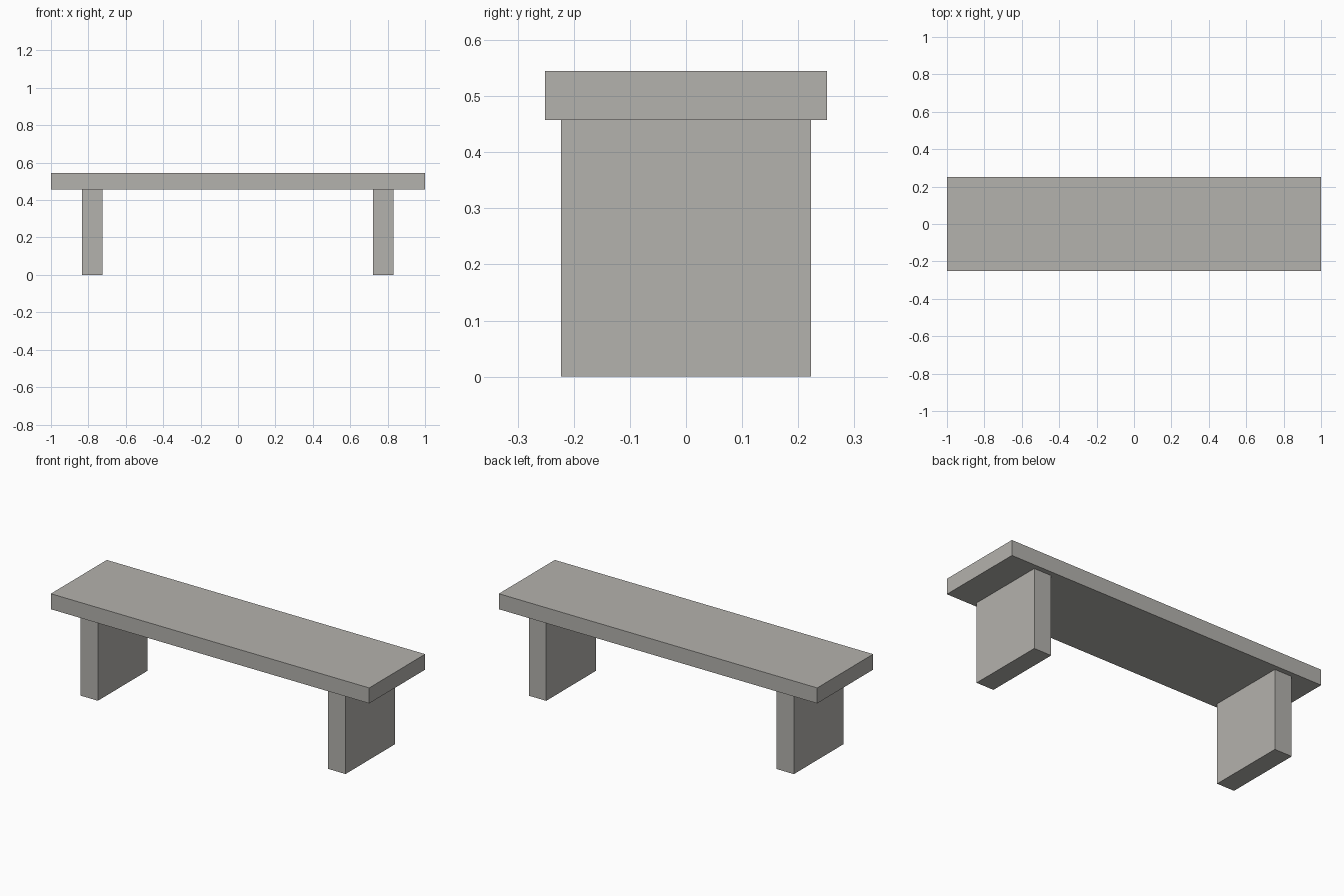
import bpy

if "Cube" in bpy.data.objects:
    bpy.data.objects.remove(bpy.data.objects["Cube"], do_unlink=True)

# Single stone colour
stone = bpy.data.materials.new("warm_grey_stone")
stone.use_nodes = True
colour = (0.456, 0.445, 0.418, 1)
stone.diffuse_color = colour
stone.node_tree.nodes["Principled BSDF"].inputs["Base Color"].default_value = colour


def slab(name, size, centre):
    """Add a box with its dimensions baked into the mesh."""
    bpy.ops.mesh.primitive_cube_add(size=1, location=centre)
    obj = bpy.context.object
    obj.name = name
    obj.scale = size
    bpy.ops.object.transform_apply(location=False, rotation=False, scale=True)
    obj.data.materials.append(stone)
    return obj


LEG_HEIGHT = 0.457
SEAT_THICKNESS = 0.088

# Seat resting on the legs
slab("seat", (2, 0.502, SEAT_THICKNESS), (0, 0, LEG_HEIGHT + SEAT_THICKNESS / 2))

# Upright slab legs
for name, x in (("left_leg", 0.777), ("right_leg", -0.779)):
    slab(name, (0.109, 0.445, LEG_HEIGHT), (x, 0, LEG_HEIGHT / 2))
